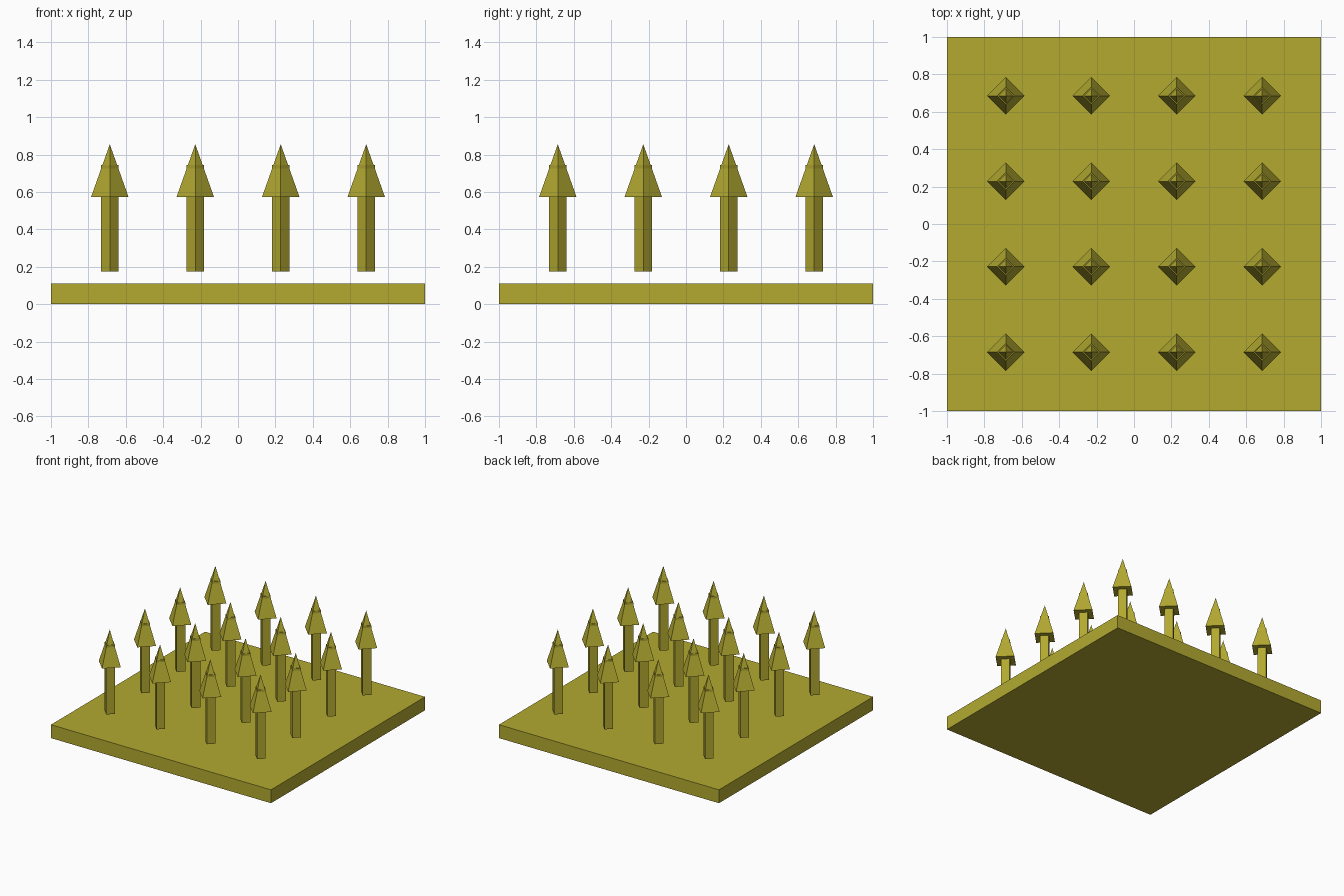
import bpy

if "Cube" in bpy.data.objects:
    bpy.data.objects.remove(bpy.data.objects["Cube"])

mat = bpy.data.materials.new("olive")
mat.diffuse_color = (0.45, 0.40, 0.03, 1)
mat.use_nodes = True
mat.node_tree.nodes["Principled BSDF"].inputs["Base Color"].default_value = mat.diffuse_color


def finish(name):
    ob = bpy.context.object
    ob.name = name
    ob.data.materials.append(mat)
    return ob


# Square base slab
bpy.ops.mesh.primitive_cube_add(size=1, location=(0, 0, 0.055))
base = finish("base_slab")
base.scale = (2, 2, 0.11)

# Floating four-sided arrows in a 4 x 4 grid
SPACING = 0.457
for i in range(4):
    for j in range(4):
        x, y = (i - 1.5) * SPACING, (j - 1.5) * SPACING
        # Shaft runs up inside the head, its corners just showing through
        z0, z1 = 0.175, 0.743
        bpy.ops.mesh.primitive_cylinder_add(
            vertices=4, radius=0.046, depth=z1 - z0, location=(x, y, (z0 + z1) / 2))
        finish(f"arrow_shaft_{i}_{j}")
        # Pyramid head
        z0, z1 = 0.573, 0.855
        bpy.ops.mesh.primitive_cone_add(
            vertices=4, radius1=0.1, radius2=0, depth=z1 - z0, location=(x, y, (z0 + z1) / 2))
        finish(f"arrow_head_{i}_{j}")
